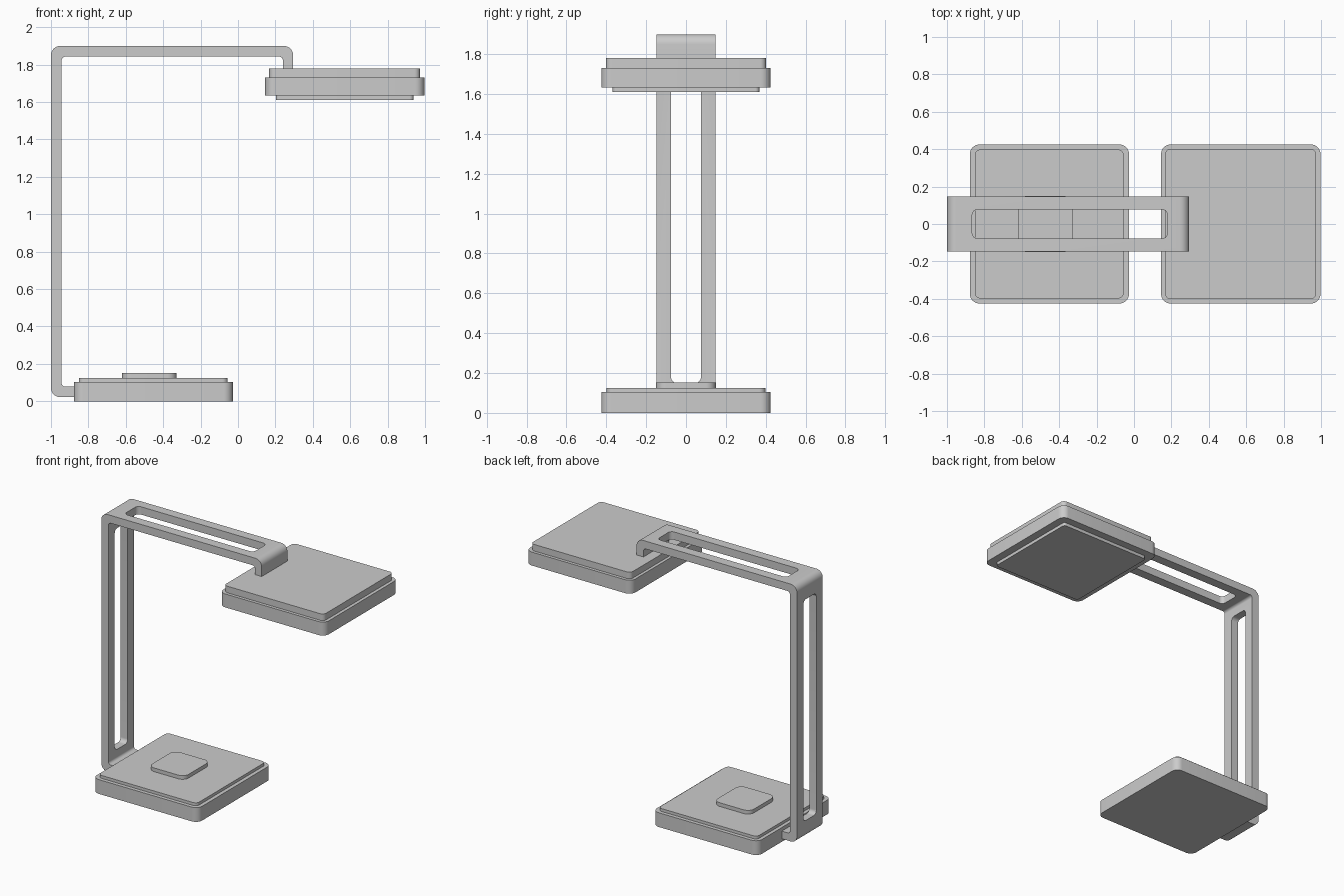
import bpy, math
from mathutils import Vector

if "Cube" in bpy.data.objects:
    bpy.data.objects.remove(bpy.data.objects["Cube"])


def fillet(points):
    """Round the corners of a 2D outline given as (u, v, radius)."""
    out, n = [], len(points)
    for i, (u, v, r) in enumerate(points):
        p = Vector((u, v))
        if r == 0:
            out.append(p)
            continue
        a = (Vector(points[i - 1][:2]) - p).normalized()
        b = (Vector(points[(i + 1) % n][:2]) - p).normalized()
        c = p + (a + b) * r  # all corners are right angles
        for k in range(9):
            t = k / 8 * math.pi / 2
            out.append(c - b * r * math.cos(t) - a * r * math.sin(t))
    return out


def prism(name, points, axis, lo, hi):
    """Extrude a rounded outline along an axis from lo to hi."""
    loop = fillet(points)
    n = len(loop)
    place = {'X': lambda p, h: (h, p.x, p.y),
             'Y': lambda p, h: (p.x, h, p.y),
             'Z': lambda p, h: (p.x, p.y, h)}[axis]
    verts = [place(p, h) for h in (lo, hi) for p in loop]
    faces = [list(range(n))[::-1], list(range(n, 2 * n))]
    faces += [(i, (i + 1) % n, n + (i + 1) % n, n + i) for i in range(n)]
    if axis == 'Y':
        faces = [list(f)[::-1] for f in faces]
    mesh = bpy.data.meshes.new(name)
    mesh.from_pydata(verts, [], faces)
    obj = bpy.data.objects.new(name, mesh)
    bpy.context.collection.objects.link(obj)
    return obj


def rect(u0, u1, v0, v1, r):
    return [(u0, v0, r), (u1, v0, r), (u1, v1, r), (u0, v1, r)]


def smooth(obj):
    bpy.ops.object.select_all(action='DESELECT')
    obj.select_set(True)
    bpy.context.view_layer.objects.active = obj
    bpy.ops.object.shade_smooth_by_angle(angle=math.radians(35))


# Stacked rounded plates: x range, half depth, z range, corner radius
plates = [
    ("base_body", -0.877, -0.027, 0.425, 0.0, 0.104, 0.05),
    ("base_top_plate", -0.851, -0.055, 0.398, 0.10, 0.125, 0.03),
    ("touch_button", -0.62, -0.328, 0.150, 0.12, 0.152, 0.05),
    ("head_body", 0.145, 0.997, 0.425, 1.634, 1.732, 0.05),
    ("head_top_plate", 0.167, 0.973, 0.402, 1.72, 1.78, 0.03),
    ("light_panel", 0.202, 0.938, 0.368, 1.61, 1.64, 0.02),
]
for name, x0, x1, d, z0, z1, r in plates:
    smooth(prism(name, rect(x0, x1, -d, d, r), 'Z', z0, z1))

# Bent flat strap forming the arm
arm = prism("arm", [
    (0.295, 1.775, 0), (0.295, 1.9, 0.05), (-1.0, 1.9, 0.05),
    (-1.0, 0.022, 0.05), (-0.87, 0.022, 0), (-0.87, 0.078, 0),
    (-0.943, 0.078, 0.02), (-0.943, 1.843, 0.02),
    (0.24, 1.843, 0.02), (0.24, 1.775, 0)], 'Y', -0.148, 0.148)

# Long slots through the upright and the top bar
slots = [prism("upright_slot_cutter", rect(-0.075, 0.075, 0.15, 1.765, 0.03), 'X', -1.1, -0.9),
         prism("bar_slot_cutter", rect(-0.865, 0.178, -0.078, 0.078, 0.03), 'Z', 1.8, 2.0)]
for cutter in slots:
    cutter.hide_render = True
    cutter.hide_viewport = False
    mod = arm.modifiers.new("slot", 'BOOLEAN')
    mod.operation = 'DIFFERENCE'
    mod.solver = 'EXACT'
    mod.object = cutter
    bpy.ops.object.select_all(action='DESELECT')
    arm.select_set(True)
    bpy.context.view_layer.objects.active = arm
    bpy.ops.object.modifier_apply(modifier=mod.name)
for cutter in slots:
    bpy.data.objects.remove(cutter)
smooth(arm)
